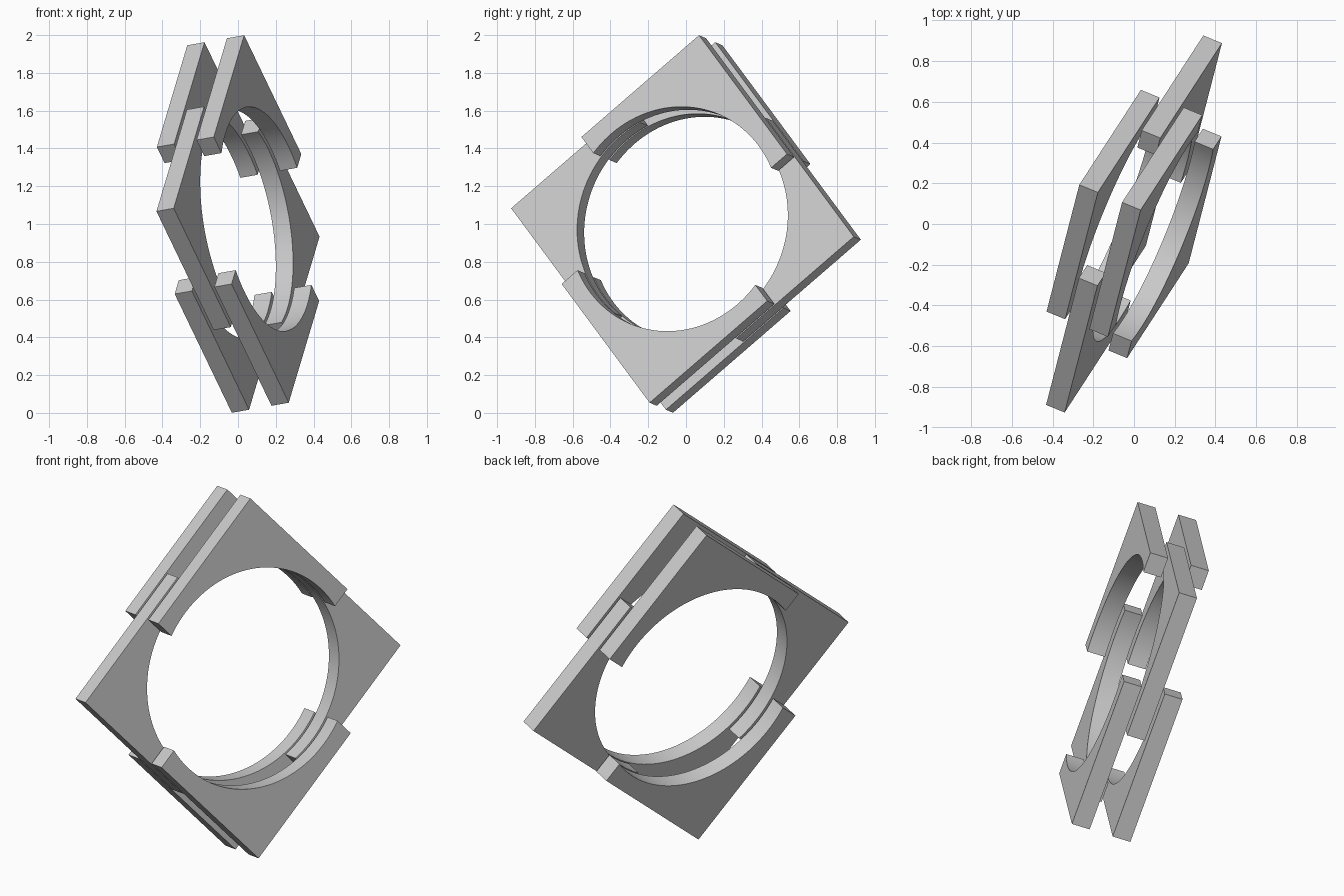
import bpy, bmesh
from math import acos, asin, cos, sin, pi, radians, sqrt
from mathutils import Matrix, Vector

if "Cube" in bpy.data.objects:
    bpy.data.objects.remove(bpy.data.objects["Cube"])

HALF = 0.699      # half side of the square frame
R = 0.602         # radius of the round opening
CUT = -0.14       # where each L-shaped arm ends
THICK = 0.1       # thickness of one layer
STEP = 0.115      # spacing of the layers
SEG = 40

# Tilted frame: layer normal and the two square diagonals
n = Vector((0.912, -0.375, 0.161)).normalized()
d1 = Vector((0.390, 0.917, -0.076))
d1 = (d1 - n * d1.dot(n)).normalized()
d2 = n.cross(d1)
e1, e2 = (d1 + d2) / sqrt(2), (d2 - d1) / sqrt(2)
tilt = Matrix((e1, e2, n)).transposed().to_4x4()
place = Matrix.Translation((0, 0, 1)) @ tilt


def corner(name, quarter, layer):
    """L-shaped corner with a round inner edge, turned by quarter turns."""
    a0, a1 = acos(CUT / R), asin(CUT / R)
    pts = [(HALF, CUT), (HALF, HALF), (CUT, HALF)]
    for i in range(SEG + 1):
        a = a0 + (a1 - a0) * i / SEG
        pts.append((R * cos(a), R * sin(a)))
    bm = bmesh.new()
    face = bm.faces.new([bm.verts.new((x, y, -THICK / 2)) for x, y in pts])
    ext = bmesh.ops.extrude_face_region(bm, geom=[face])
    top = [v for v in ext["geom"] if isinstance(v, bmesh.types.BMVert)]
    bmesh.ops.translate(bm, verts=top, vec=(0, 0, THICK))
    bmesh.ops.recalc_face_normals(bm, faces=bm.faces)
    bm.transform(place @ Matrix.Translation((0, 0, layer * STEP))
                 @ Matrix.Rotation(quarter * pi / 2, 4, 'Z'))
    me = bpy.data.meshes.new(name)
    bm.to_mesh(me)
    bm.free()
    ob = bpy.data.objects.new(name, me)
    bpy.context.collection.objects.link(ob)
    bpy.ops.object.select_all(action='DESELECT')
    ob.select_set(True)
    bpy.context.view_layer.objects.active = ob
    bpy.ops.object.shade_smooth_by_angle(angle=radians(30))


# Outer layers hold the top and bottom corners
for side, layer in (("front", 1), ("back", -1)):
    corner(side + "_top_corner", 0, layer)
    corner(side + "_bottom_corner", 2, layer)

# Middle layer holds the left and right corners
corner("middle_left_corner", 1, 0)
corner("middle_right_corner", 3, 0)
